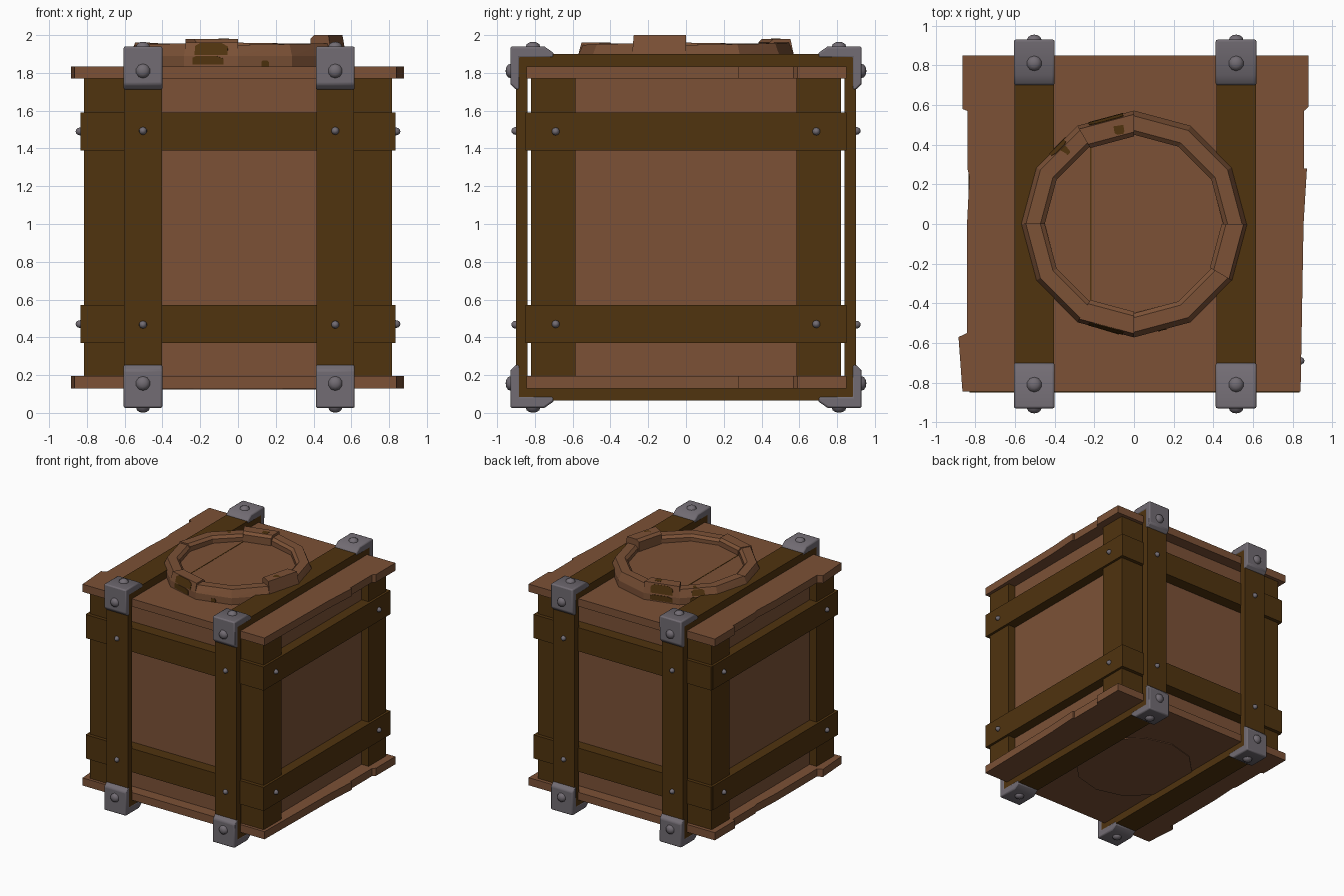
import bpy, bmesh, math
from mathutils import Matrix, Vector

if "Cube" in bpy.data.objects:
    bpy.data.objects.remove(bpy.data.objects["Cube"], do_unlink=True)


def material(name, rgb):
    m = bpy.data.materials.new(name)
    m.use_nodes = True
    m.diffuse_color = (*rgb, 1)
    m.node_tree.nodes["Principled BSDF"].inputs["Base Color"].default_value = (*rgb, 1)
    return m


LIGHT = material("light wood", (0.200, 0.083, 0.037))
DARK = material("dark wood", (0.080, 0.033, 0.0045))
METAL = material("grey metal", (0.168, 0.150, 0.172))
MID = 0.983  # height of the mirror plane between top and bottom


def finish(name, bm, mat, smooth=False, bevel=0):
    bmesh.ops.recalc_face_normals(bm, faces=bm.faces)
    me = bpy.data.meshes.new(name)
    bm.to_mesh(me)
    bm.free()
    me.materials.append(mat)
    ob = bpy.data.objects.new(name, me)
    bpy.context.collection.objects.link(ob)
    if bevel:
        mod = ob.modifiers.new("bevel", "BEVEL")
        mod.width = bevel
        mod.segments = 2
        mod.limit_method = "ANGLE"
        mod.angle_limit = math.radians(40)
    if smooth:
        bpy.ops.object.select_all(action="DESELECT")
        ob.select_set(True)
        bpy.context.view_layer.objects.active = ob
        bpy.ops.object.shade_smooth_by_angle(angle=math.radians(40))
    return ob


def box(name, x, y, z, mat):
    bm = bmesh.new()
    bmesh.ops.create_cube(bm, size=1)
    for v in bm.verts:
        for i, (lo, hi) in enumerate((x, y, z)):
            v.co[i] = hi if v.co[i] > 0 else lo
    return finish(name, bm, mat)


def prism(name, pts, depth, mat, **kw):
    """Extrude a closed outline of 3D points along a depth vector."""
    bm = bmesh.new()
    face = bm.faces.new([bm.verts.new(p) for p in pts])
    out = bmesh.ops.extrude_face_region(bm, geom=[face])
    bmesh.ops.translate(bm, vec=depth, verts=[g for g in out["geom"] if isinstance(g, bmesh.types.BMVert)])
    return finish(name, bm, mat, **kw)


def dome(name, pos, normal, radius, height):
    """Low rivet head standing on a surface."""
    bm = bmesh.new()
    bmesh.ops.create_uvsphere(bm, u_segments=10, v_segments=6, radius=1)
    rot = Vector(normal).to_track_quat("Z", "Y").to_matrix().to_4x4()
    bm.transform(Matrix.Translation(pos) @ rot @ Matrix.Diagonal((radius, radius, height, 1)))
    return finish(name, bm, METAL, smooth=True)


def flip(z, up):
    return z if up else 2 * MID - z


# Recessed panels and corner posts
box("crate_core", (-0.75, 0.75), (-0.75, 0.75), (0.16, 1.8), LIGHT)
for sx in (-1, 1):
    for sy in (-1, 1):
        x = sorted((sx * 0.59, sx * 0.815))
        y = sorted((sy * 0.585, sy * 0.82))
        box("corner_post", x, y, (0.16, 1.8), DARK)

# Lid and base with worn plank ends
outline = [(-0.865, -0.845), (0.84, -0.845), (0.845, -0.57), (0.855, 0), (0.872, 0.28),
           (0.857, 0.28), (0.857, 0.57), (0.88, 0.59), (0.88, 0.85), (-0.865, 0.85),
           (-0.865, 0.58), (-0.84, 0.57), (-0.84, 0.28), (-0.83, 0.24), (-0.842, 0),
           (-0.842, -0.55), (-0.885, -0.57)]
for name, z in (("lid", 1.77), ("base", 0.13)):
    prism(name, [(x, y, z) for x, y in outline], (0, 0, 0.065), LIGHT)

# Horizontal battens with rivets on the side faces
for z in (0.47, 1.49):
    span = (z - 0.1, z + 0.1)
    for s in (-1, 1):
        box("end_batten", (-0.83, 0.835), sorted((s * 0.745, s * 0.85)), span, DARK)
        box("side_batten", sorted((s * 0.745, s * 0.835)), (-0.845, 0.83), span, DARK)
        for y in (-0.69, 0.69):
            dome("side_rivet", (s * 0.835, y, z), (s, 0, 0), 0.021, 0.025)

# Straps around the crate, with corner brackets, bolts and rivets
bracket = [(0.9, 1.71), (0.93, 1.74), (0.93, 1.94), (0.75, 1.94), (0.7, 1.905),
           (0.7, 1.88), (0.88, 1.88), (0.88, 1.71)]
for cx in (-0.503, 0.515):
    w = (cx - 0.1, cx + 0.1)
    for s in (-1, 1):
        up = s > 0
        box("upright_strap", w, sorted((s * 0.84, s * 0.9)), (0.06, 1.9), DARK)
        box("cross_strap", w, (-0.9, 0.9), sorted((flip(1.83, up), flip(1.9, up))), DARK)
        for z in (0.467, 1.493):
            dome("strap_rivet", (cx, s * 0.9, z), (0, s, 0), 0.021, 0.025)
        for sy in (-1, 1):
            prism("corner_bracket", [(cx - 0.103, sy * y, flip(z, up)) for y, z in bracket],
                  (0.206, 0, 0), METAL, smooth=True, bevel=0.022)
            dome("end_bolt", (cx, sy * 0.93, flip(1.81, up)), (0, sy, 0), 0.038, 0.025)
            dome("cap_bolt", (cx, sy * 0.81, flip(1.94, up)), (0, 0, s), 0.038, 0.025)


# Twelve-sided hatch rim, three blocks standing higher than the rest
def ring_point(r, deg, z):
    a = math.radians(deg)
    return Vector((r * math.cos(a), r * math.sin(a), z))


raised = {330: 2.0, 90: 1.98, 240: 1.962}
for deg in range(0, 360, 30):
    h0 = raised.get(deg, 1.948 + 0.004 * (deg % 90) / 30)
    h1 = raised.get(deg, 1.952 + 0.004 * (deg % 90) / 30)
    lift = 0.008 if deg in raised else 0
    bm = bmesh.new()
    for a, h in ((deg, h0), (deg + 30, h1)):
        for r, z in ((0.572, 1.82), (0.572, 1.89), (0.545 + lift, h), (0.472 - lift, h),
                     (0.45 - lift, h - 0.02), (0.45 - lift, 1.82)):
            bm.verts.new(ring_point(r, a, z))
    bmesh.ops.convex_hull(bm, input=bm.verts)
    bmesh.ops.dissolve_limit(bm, angle_limit=0.01, verts=bm.verts, edges=bm.edges)
    finish("rim_block", bm, LIGHT)

# Hatch floor, its plank seam, and the round plug under the base
for name, r, z, d in (("hatch_floor", 0.46, 1.82, 0.08), ("bottom_plug", 0.47, 0.124, 0.02)):
    prism(name, [ring_point(r, a, z) for a in range(0, 360, 30)], (0, 0, d), LIGHT)
box("floor_seam", (-0.222, -0.214), (-0.4, 0.4), (1.895, 1.902), DARK)


# Dark worn patches on the rim
def patch(pos, normal, width, height):
    z = Vector(normal).normalized()
    x = Vector((-pos[1], pos[0], 0)).normalized()
    y = z.cross(x)
    pts = [Vector(pos) + x * u * width / 2 + y * v * height / 2 - z * 0.003
           for u, v in ((-1, -1), (1, -1), (1, 0.4), (0.6, 1), (-0.7, 1), (-1, 0.5))]
    prism("worn_patch", pts, z * 0.006, DARK)


for deg, side, z, w, h in ((255, -0.02, 1.866, 0.18, 0.045), (105, 0, 1.866, 0.18, 0.045),
                           (135, 0, 1.866, 0.13, 0.05), (285, 0, 1.85, 0.04, 0.03)):
    out = ring_point(1, deg, 0)
    patch(out * 0.5525 + Vector((-out.y, out.x, 0)) * side + Vector((0, 0, z)), out, w, h)
for deg, z, w, h in ((255, 1.926, 0.18, 0.066), (105, 1.935, 0.18, 0.07), (135, 1.921, 0.1, 0.05)):
    out = ring_point(1, deg, 0)
    top = raised.get(deg - 15, 1.952)
    r0, r1 = 0.5525, (0.553 if deg - 15 in raised else 0.545) * math.cos(math.radians(15))
    t = (z - 1.89) / (top - 1.89)
    slope = (r0 - r1) / (top - 1.89)
    patch(out * (r0 + (r1 - r0) * t) + Vector((0, 0, z)), out + Vector((0, 0, slope)), w, h)
for deg, r, z in ((134, 0.505, 1.954), (99, 0.48, 1.981), (341, 0.5, 2.0)):
    patch(ring_point(r, deg, z - 0.003), (0, 0, 1), 0.05, 0.045)
